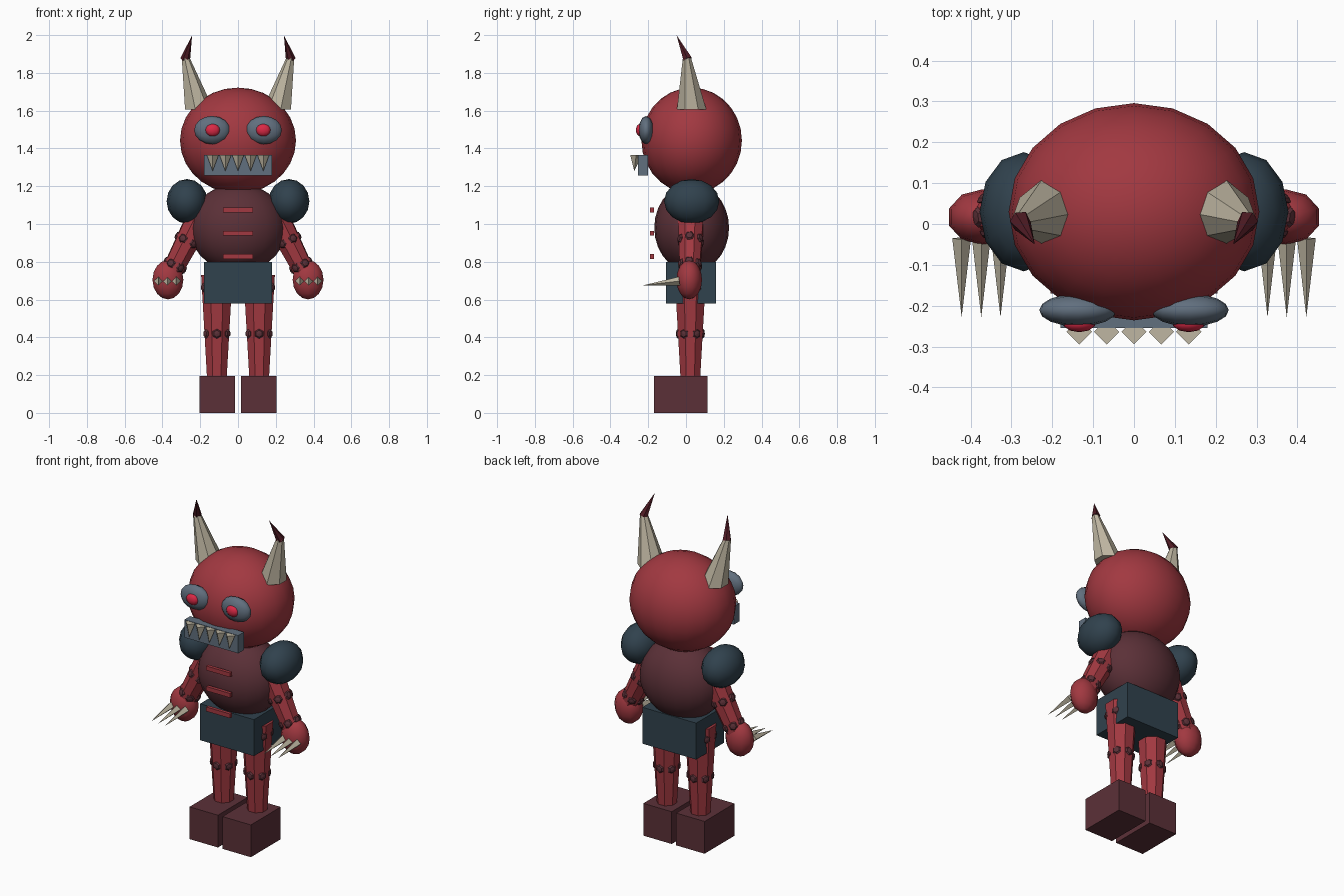
import bpy, bmesh, math
from mathutils import Vector, Matrix

if "Cube" in bpy.data.objects:
    bpy.data.objects.remove(bpy.data.objects["Cube"])


def material(name, r, g, b):
    m = bpy.data.materials.new(name)
    m.diffuse_color = (r, g, b, 1)
    m.use_nodes = True
    m.node_tree.nodes["Principled BSDF"].inputs["Base Color"].default_value = m.diffuse_color
    return m


RED = material("skin_red", 0.36, 0.04, 0.052)
MAROON = material("dark_maroon", 0.105, 0.03, 0.039)
SLATE = material("dark_slate", 0.03, 0.054, 0.075)
GREY = material("steel_grey", 0.12, 0.16, 0.21)
BONE = material("bone", 0.52, 0.47, 0.36)
TIP = material("horn_tip_red", 0.08, 0.011, 0.018)
PUPIL = material("bright_red", 0.7, 0.022, 0.06)


def finish(bm, name, mat, smooth=False):
    bmesh.ops.recalc_face_normals(bm, faces=bm.faces)
    me = bpy.data.meshes.new(name)
    bm.to_mesh(me)
    bm.free()
    me.materials.append(mat)
    for p in me.polygons:
        p.use_smooth = smooth
    ob = bpy.data.objects.new(name, me)
    bpy.context.collection.objects.link(ob)
    return ob


def ball(name, c, r, mat, seg=20, rings=14, rot=Matrix.Identity(4)):
    bm = bmesh.new()
    bmesh.ops.create_uvsphere(bm, u_segments=seg, v_segments=rings, radius=1)
    bm.transform(Matrix.Translation(c) @ Matrix.Diagonal((*r, 1)) @ rot)
    return finish(bm, name, mat, True)


def box(name, lo, hi, mat):
    lo, hi = Vector(lo), Vector(hi)
    bm = bmesh.new()
    bmesh.ops.create_cube(bm, size=1)
    bm.transform(Matrix.Translation((lo + hi) / 2) @ Matrix.Diagonal((*(hi - lo), 1)))
    return finish(bm, name, mat)


def taper(name, a, b, ra, rb, sides, mat, flat_ends=False, turn=0.0):
    """Tapered prism or spike from a to b; flat_ends keeps both ends level."""
    a, b = Vector(a), Vector(b)
    q = Matrix.Identity(3) if flat_ends else Vector((0, 0, 1)).rotation_difference(b - a).to_matrix()
    bm = bmesh.new()

    def ring(c, r):
        if r == 0:
            return [bm.verts.new(c)]
        return [bm.verts.new(c + q @ Vector((r * math.cos(t), r * math.sin(t), 0)))
                for t in (turn + math.tau * i / sides for i in range(sides))]
    lower, upper = ring(a, ra), ring(b, rb)
    bm.faces.new(lower)
    if rb > 0:
        bm.faces.new(upper)
    for i in range(sides):
        j = (i + 1) % sides
        if rb > 0:
            bm.faces.new((lower[i], lower[j], upper[j], upper[i]))
        else:
            bm.faces.new((lower[i], lower[j], upper[0]))
    return finish(bm, name, mat)


def spots(name, a, b, ra, rb, fractions, side):
    """Rings of flattened studs around a tapered limb."""
    a, b = Vector(a), Vector(b)
    q = Vector((0, 0, 1)).rotation_difference(b - a).to_matrix()
    bm = bmesh.new()
    for t in fractions:
        r = (ra + (rb - ra) * t) * 0.93
        for k in range(6):
            ang = math.tau * k / 6
            d = q @ Vector((math.cos(ang), math.sin(ang), 0))
            turn = Vector((0, 0, 1)).rotation_difference(d).to_matrix().to_4x4()
            m = (Matrix.Translation(a.lerp(b, t) + d * r) @ turn
                 @ Matrix.Diagonal((0.026, 0.026, 0.011, 1)))
            bmesh.ops.create_uvsphere(bm, u_segments=6, v_segments=4, radius=1, matrix=m)
    return finish(bm, name + "_" + side, MAROON, False)


# Head and body
ball("head", (0, 0.03, 1.442), (0.307, 0.266, 0.28), RED)
ball("torso", (0, 0.03, 0.98), (0.256, 0.198, 0.235), MAROON)
box("shorts", (-0.18, -0.105, 0.58), (0.18, 0.16, 0.80), SLATE)
for i, z in enumerate((0.827, 0.951, 1.075)):
    box(f"belly_bar_{i + 1}", (-0.08, -0.19, z - 0.013), (0.08, -0.17, z + 0.013), RED)

# Mouth with pointed teeth
box("mouth", (-0.18, -0.255, 1.258), (0.18, -0.2, 1.366), GREY)
for i in range(5):
    x = (i - 2) * 0.067
    taper(f"tooth_{i + 1}", (x, -0.264, 1.364), (x, -0.274, 1.28), 0.031, 0, 4, BONE, True)

# Paired parts
for s, side in ((-1, "left"), (1, "right")):
    # Eye
    ball("eye_" + side, (s * 0.137, -0.211, 1.497), (0.095, 0.04, 0.075), GREY, 12, 8,
         Matrix.Rotation(math.pi / 2, 4, "Y"))
    ball("pupil_" + side, (s * 0.134, -0.243, 1.497), (0.04, 0.022, 0.033), PUPIL, 10, 8)

    # Horn with a bent dark tip
    base_turn = 0.0 if s < 0 else math.pi
    taper("horn_" + side, (s * 0.208, 0.03, 1.605), (s * 0.278, 0.005, 1.88),
          0.08, 0.022, 7, BONE, True, base_turn)
    taper("horn_tip_" + side, (s * 0.279, 0.008, 1.872), (s * 0.243, -0.05, 2.0),
          0.026, 0, 6, TIP)

    # Shoulder, arm and hand
    ball("shoulder_" + side, (s * 0.27, 0.03, 1.12), (0.108, 0.146, 0.118), SLATE, 12, 8)
    top, end = (s * 0.18, 0.028, 1.08), (s * 0.365, 0.02, 0.72)
    taper("arm_" + side, top, end, 0.076, 0.055, 8, RED, turn=math.pi / 8)
    spots("arm_spots", top, end, 0.076, 0.055, (0.47, 0.83), side)
    ball("hand_" + side, (s * 0.371, 0.017, 0.705), (0.086, 0.068, 0.104), RED, 10, 8)
    for i, x in enumerate((0.327, 0.374, 0.422)):
        taper(f"claw_{i + 1}_{side}", (s * x, -0.035, 0.698), (s * x, -0.228, 0.675),
              0.023, 0, 4, BONE)

    # Leg and foot
    top, end = (s * 0.112, 0.023, 0.73), (s * 0.112, 0.023, 0.18)
    taper("leg_" + side, top, end, 0.09, 0.056, 8, RED, turn=math.pi / 8)
    spots("leg_spots", top, end, 0.09, 0.056, (0.12, 0.565), side)
    box("foot_" + side, (s * 0.11 - 0.095, -0.17, 0), (s * 0.11 + 0.095, 0.115, 0.195), MAROON)
